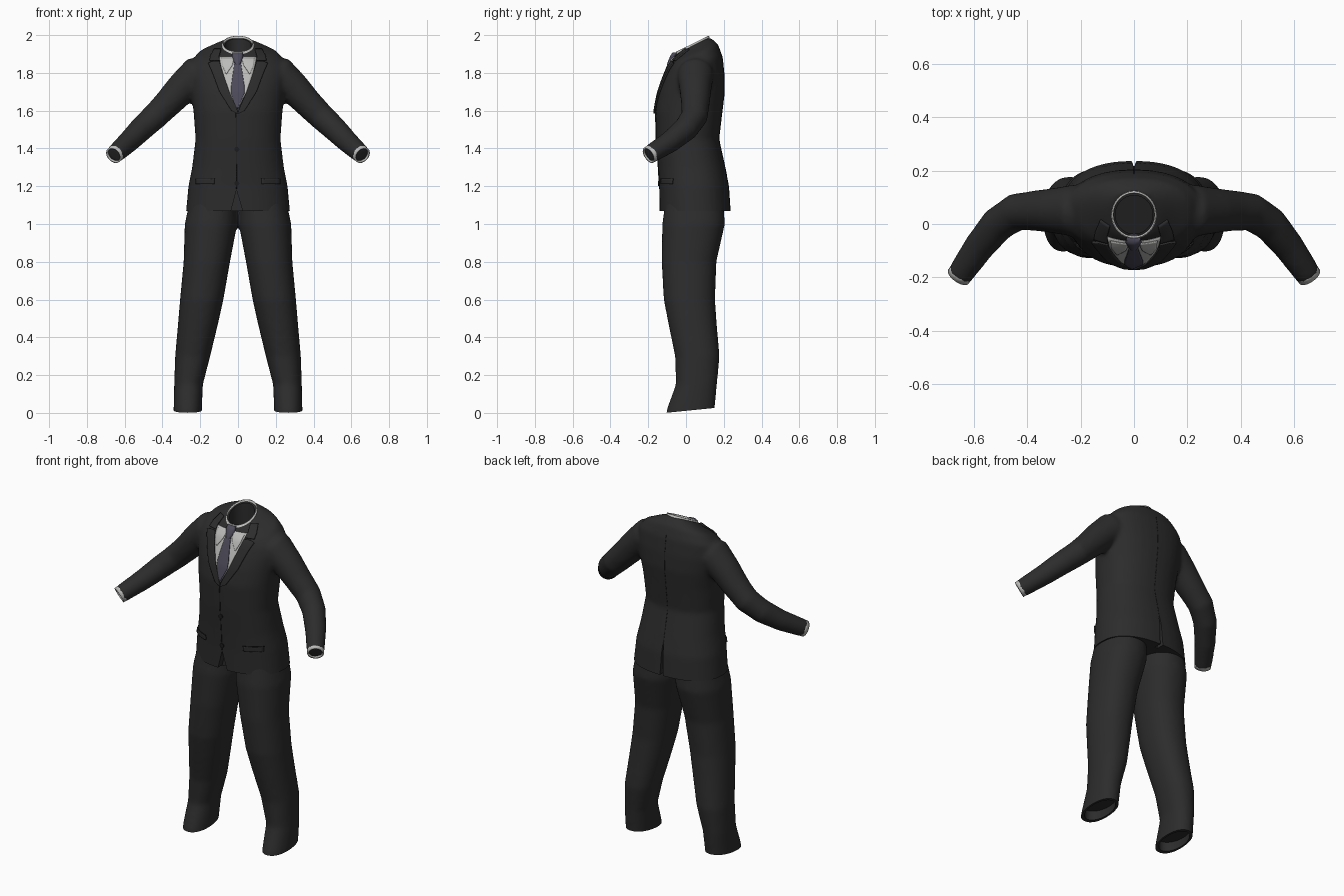
import bpy, bmesh, math
from mathutils import Vector
from mathutils.bvhtree import BVHTree

cube = bpy.data.objects.get("Cube")
if cube:
    bpy.data.objects.remove(cube)


def material(name, r, g, b):
    m = bpy.data.materials.new(name)
    m.use_nodes = True
    m.diffuse_color = (r, g, b, 1)
    m.node_tree.nodes["Principled BSDF"].inputs["Base Color"].default_value = (r, g, b, 1)
    return m


CLOTH = material("charcoal cloth", 0.025, 0.025, 0.025)
SEAM = material("dark seam", 0.012, 0.012, 0.012)
SHIRT = material("shirt white", 0.5, 0.5, 0.49)
TIE = material("tie grey violet", 0.075, 0.07, 0.1)


def oval(c, u, v, n=32, p=2.0):
    """Closed superellipse ring around c, spanned by the half axes u and v."""
    pts = []
    for i in range(n):
        a = 2 * math.pi * i / n
        ca, sa = math.cos(a), math.sin(a)
        pts.append(Vector(c) + Vector(u) * math.copysign(abs(ca) ** (2 / p), ca)
                   + Vector(v) * math.copysign(abs(sa) ** (2 / p), sa))
    return pts


def level(z, cx, rx, cy, ry, slope=0.0, p=2.0):
    """Horizontal ring, rising toward the back by slope."""
    return oval((cx, cy, z), (rx, 0, 0), (0, ry, slope * ry), p=p)


def loft(bm, rings, capped=True):
    loops = [[bm.verts.new(q) for q in ring] for ring in rings]
    for a, b in zip(loops, loops[1:]):
        for i in range(len(a)):
            j = (i + 1) % len(a)
            bm.faces.new((a[i], a[j], b[j], b[i]))
    if capped:
        bm.faces.new(loops[0])
        bm.faces.new(loops[-1])


def make(name, bm, mat=None):
    bmesh.ops.recalc_face_normals(bm, faces=bm.faces)
    mesh = bpy.data.meshes.new(name)
    bm.to_mesh(mesh)
    bm.free()
    ob = bpy.data.objects.new(name, mesh)
    bpy.context.collection.objects.link(ob)
    if mat:
        mesh.materials.append(mat)
    return ob


def lofted(name, rings, mat=None, capped=True):
    bm = bmesh.new()
    loft(bm, rings, capped)
    return make(name, bm, mat)


def smooth(ob, angle=40):
    bpy.ops.object.select_all(action="DESELECT")
    ob.select_set(True)
    bpy.context.view_layer.objects.active = ob
    bpy.ops.object.shade_smooth_by_angle(angle=math.radians(angle))


def thicken(ob, t):
    m = ob.modifiers.new("thickness", "SOLIDIFY")
    m.thickness = t
    m.offset = 0


def tailor(ob, cutters, mat):
    """Fuse the lofts into one cloth surface, soften it, trim it and bake it."""
    m = ob.modifiers.new("fuse", "REMESH")
    m.mode = "VOXEL"
    m.voxel_size = 0.012
    m = ob.modifiers.new("soften", "SMOOTH")
    m.factor = 0.5
    m.iterations = 8
    for c in cutters:
        c.hide_render = True
        m = ob.modifiers.new("trim", "BOOLEAN")
        m.operation = "DIFFERENCE"
        m.solver = "EXACT"
        m.object = c
    deps = bpy.context.evaluated_depsgraph_get()
    baked = bpy.data.meshes.new_from_object(ob.evaluated_get(deps))
    ob.modifiers.clear()
    ob.data = baked
    baked.materials.clear()
    baked.materials.append(mat)
    for c in cutters:
        bpy.data.objects.remove(c)
    smooth(ob)


def prism(name, outline, y0, y1):
    return lofted(name, [[Vector((x, y, z)) for x, z in outline] for y in (y0, y1)])


# Jacket: torso and both sleeves
bm = bmesh.new()
torso = [(1.02, 0.28, 0.05, 0.19, 0), (1.2, 0.263, 0.043, 0.185, 0), (1.3, 0.243, 0.03, 0.178, 0),
         (1.45, 0.225, 0.008, 0.167, 0), (1.6, 0.236, 0.015, 0.178, 0), (1.7, 0.25, 0.03, 0.175, 0),
         (1.78, 0.262, 0.04, 0.163, 0.1), (1.85, 0.258, 0.045, 0.148, 0.25),
         (1.9, 0.21, 0.04, 0.13, 0.4), (1.925, 0.14, 0.035, 0.105, 0.5), (1.945, 0.095, 0.035, 0.09, 0.5)]
loft(bm, [level(z, 0, rx, cy, ry, s, 2.3) for z, rx, cy, ry, s in torso])
ARM = [(0.12, 0.05, 1.79, 0.09), (0.23, 0.05, 1.785, 0.097), (0.3, 0.05, 1.715, 0.085),
       (0.37, 0.05, 1.64, 0.076), (0.44, 0.045, 1.57, 0.071), (0.51, 0.0, 1.505, 0.066),
       (0.58, -0.085, 1.435, 0.058), (0.655, -0.193, 1.367, 0.049)]


def sleeve_ring(c, d, r):
    u = d.cross(Vector((0, 0, 1))).normalized()
    return oval(c, u * r, u.cross(d).normalized() * r, n=24)


for s in (1, -1):
    pts = [Vector((s * x, y, z)) for x, y, z, r in ARM]
    rings = []
    for i, q in enumerate(pts):
        d = (pts[min(i + 1, len(pts) - 1)] - pts[max(i - 1, 0)]).normalized()
        rings.append(sleeve_ring(q, d, ARM[i][3]))
    loft(bm, rings)
    # Shirt cuff showing beyond the sleeve end
    cuff = lofted("left_cuff" if s > 0 else "right_cuff",
                  [sleeve_ring(pts[-1] + d * k, d, 0.042) for k in (-0.03, 0.006)], SHIRT, False)
    thicken(cuff, 0.009)
    smooth(cuff)
jacket = make("jacket", bm)
tailor(jacket, [
    prism("hem_cutter", [(-0.5, 0.9), (0.5, 0.9), (0.5, 1.07), (-0.5, 1.07)], -0.5, 0.5),
    prism("front_cutter", [(-0.055, 1.0), (0.045, 1.0), (-0.008, 1.18)], -0.4, -0.1),
    prism("vent_cutter", [(-0.012, 1.0), (0.012, 1.0), (0.003, 1.25), (-0.003, 1.25)], 0.19, 0.4),
    lofted("neck_cutter", [level(z, 0, 0.07, 0.035, 0.072, 0.5) for z in (1.8, 2.05)]),
], CLOTH)

# Trousers: two legs fused at the crotch, hollow at the hems
LEG = [(1.15, 0.13, 0.12, 0.045, 0.15, 0), (1.0, 0.143, 0.139, 0.04, 0.166, 0),
       (0.8, 0.165, 0.123, 0.016, 0.145, 0), (0.6, 0.192, 0.115, 0.018, 0.136, 0),
       (0.47, 0.212, 0.106, 0.035, 0.128, 0), (0.3, 0.24, 0.093, 0.06, 0.118, 0),
       (0.15, 0.262, 0.076, 0.055, 0.109, 0), (0.02, 0.266, 0.075, 0.025, 0.127, 0),
       (-0.05, 0.266, 0.075, 0.018, 0.13, 0)]
bm = bmesh.new()
hollow = bmesh.new()
for s in (1, -1):
    loft(bm, [level(z, s * cx, rx, cy, ry, k, 2.2) for z, cx, rx, cy, ry, k in LEG])
    loft(hollow, [level(z, s * 0.266, 0.064, 0.027, 0.108) for z in (-0.1, 0.06)])
trousers = make("trousers", bm)
floor = [[Vector((x, y, z)) for x, y in ((-1, -0.4), (1, -0.4), (1, 0.4), (-1, 0.4))] for z in (-0.2, 0)]
for q in floor[1]:
    q.z = 0.011 + 0.1 * q.y
tailor(trousers, [lofted("floor_cutter", floor), make("hem_hollows", hollow)], CLOTH)

# Shirt collar and its dark inside
collar = lofted("shirt_collar", [level(1.89, 0, 0.09, 0.035, 0.092, 0.5),
                                 level(1.954, 0, 0.08, 0.035, 0.084, 0.5)], SHIRT, False)
thicken(collar, 0.007)
smooth(collar)
lining = lofted("neck_lining", [level(z, 0, 0.074, 0.035, 0.077, 0.5) for z in (1.87, 1.942)], CLOTH, False)
smooth(lining)

# Flat pieces draped over the jacket
jacket_tree = BVHTree.FromObject(jacket, bpy.context.evaluated_depsgraph_get())


def drape(name, rows, mat, lift, thick=0.003, side=1, back=False, cols=8, steps=6):
    """Project rows of (z, x start, x end) onto the jacket front or back."""
    f = 1 if back else -1
    lines = []
    for (za, a0, a1), (zb, b0, b1) in zip(rows, rows[1:]):
        for k in range(steps + 1):
            t = k / steps
            lines.append((za + (zb - za) * t, a0 + (b0 - a0) * t, a1 + (b1 - a1) * t))
    bm = bmesh.new()
    grid = []
    for z, x0, x1 in lines:
        row = []
        for i in range(cols + 1):
            x = side * (x0 + (x1 - x0) * i / cols)
            hit = jacket_tree.ray_cast(Vector((x, f, z)), Vector((0, -f, 0)))[0]
            if hit is None or (not back and hit.y > 0.03):
                hit = jacket_tree.find_nearest(Vector((x, -0.08, z)))[0]
            row.append(bm.verts.new((x, hit.y + f * lift, z)))
        grid.append(row)
    for a, b in zip(grid, grid[1:]):
        for i in range(cols):
            bm.faces.new((a[i], a[i + 1], b[i + 1], b[i]))
    bmesh.ops.remove_doubles(bm, verts=bm.verts, dist=0.0002)
    ob = make(name, bm, mat)
    thicken(ob, thick)
    smooth(ob)
    return ob


drape("shirt_front", [(1.885, -0.1, 0.1), (1.8, -0.083, 0.08), (1.7, -0.05, 0.046), (1.605, -0.012, -0.006)],
      SHIRT, 0.002, cols=16)
drape("tie_blade", [(1.86, -0.018, 0.014), (1.73, -0.036, 0.034), (1.69, -0.036, 0.034), (1.61, -0.012, -0.004)],
      TIE, 0.006, 0.005)
for s, label in ((1, "left"), (-1, "right")):
    drape(label + "_collar_wing", [(1.878, 0.02, 0.088), (1.84, 0.03, 0.083), (1.795, 0.06, 0.064)],
          SHIRT, 0.007, 0.004, s)
    drape(label + "_lapel", [(1.86, 0.097, 0.135), (1.85, 0.095, 0.157), (1.8, 0.08, 0.135),
                             (1.7, 0.046, 0.098), (1.6, 0.002, 0.035), (1.585, 0.0, 0.006)],
          CLOTH, 0.006, 0.009, s)
    drape(label + "_jacket_collar", [(1.925, 0.09, 0.125), (1.89, 0.1, 0.145), (1.866, 0.098, 0.15)],
          CLOTH, 0.006, 0.009, s)
    drape(label + "_pocket_flap", [(1.238, 0.125, 0.222), (1.212, 0.125, 0.222)], CLOTH, 0.004, 0.009, s)
    drape(label + "_pocket_seam", [(1.241, 0.123, 0.224), (1.237, 0.123, 0.224)], SEAM, 0.005, 0.004, s)
drape("front_seam", [(1.59, -0.012, -0.008), (1.185, -0.01, -0.006)], SEAM, 0.001, 0.002, cols=1, steps=30)
drape("back_seam", [(1.9, -0.001, 0.001), (1.25, -0.001, 0.001)], SEAM, 0.0, 0.002, back=True, cols=1, steps=40)

# Tie knot in front of the collar
knot = lofted("tie_knot", [level(z, -0.002, rx, cy, 0.016) for z, rx, cy in
                           ((1.842, 0.014, -0.086), (1.855, 0.02, -0.082), (1.89, 0.03, -0.067),
                            (1.908, 0.027, -0.055))], TIE)
smooth(knot, 60)

# Jacket buttons
for i, z in enumerate((1.395, 1.215)):
    hit = jacket_tree.ray_cast(Vector((-0.006, -1, z)), Vector((0, 1, 0)))[0]
    button = lofted("button_%d" % (i + 1), [oval((-0.006, hit.y + k, z), (0.013, 0, 0), (0, 0, 0.013), n=16)
                                            for k in (0.003, -0.006)], SEAM)
    smooth(button)
